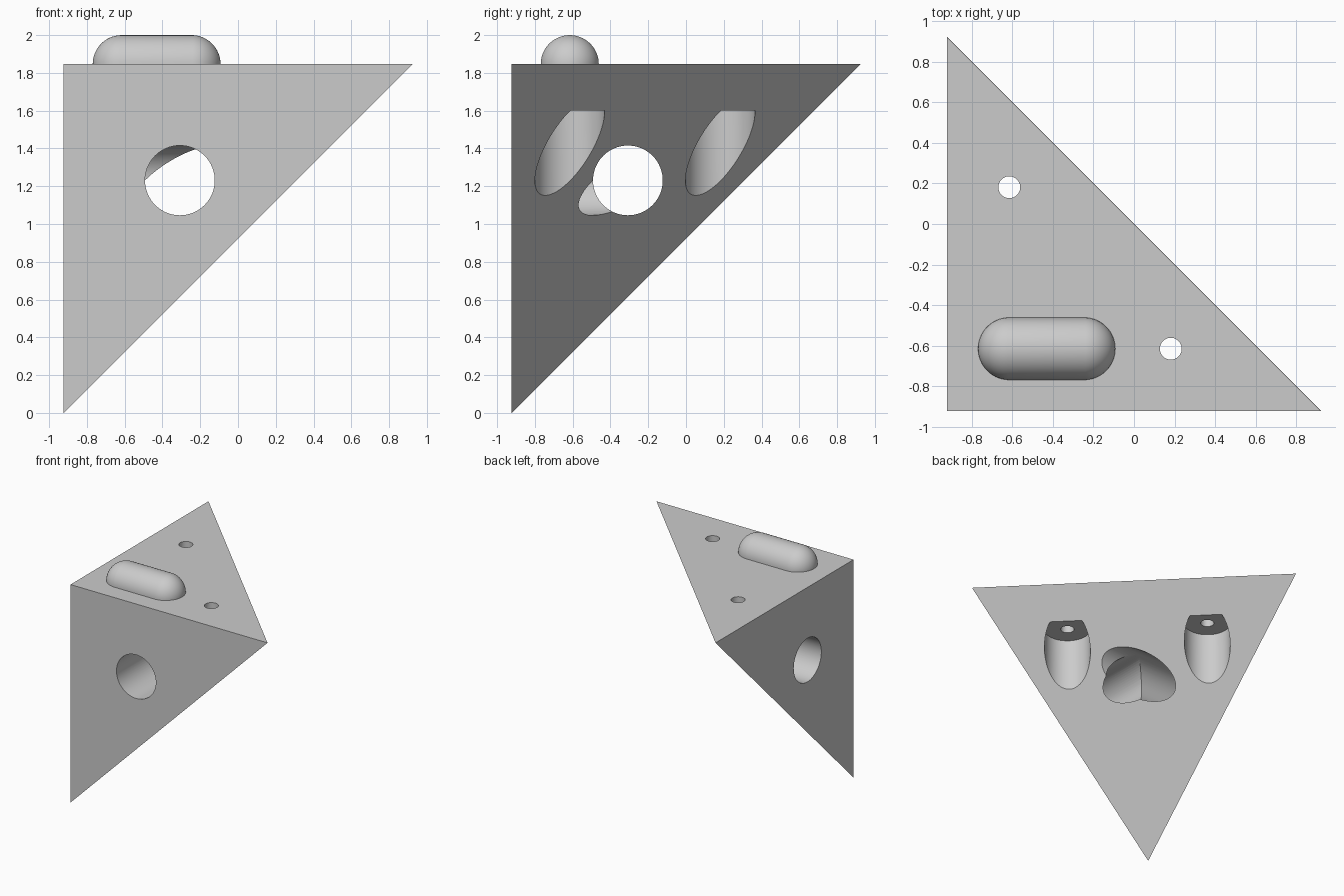
import bpy
import bmesh
from math import radians, pi
from mathutils import Matrix, Vector

cube = bpy.data.objects.get("Cube")
if cube:
    bpy.data.objects.remove(cube, do_unlink=True)

U = 2 / 13               # design unit
LEG = 12 * U             # length of the three square edges
LOW = -LEG / 2           # x and y of the square corner
TOP = LEG                # height of the flat top
NEAR = LOW + 2 * U       # ridge and screw line
FAR = LOW + 7.18 * U     # outer screw position
MID = LOW + 4 * U        # axis of the cross holes
MID_Z = TOP - 4 * U
BORE = 1.2 * U
SCREW = 0.35 * U

grey = bpy.data.materials.new("light_grey")
grey.use_nodes = True
colour = (0.6, 0.6, 0.6, 1)
grey.diffuse_color = colour
grey.node_tree.nodes["Principled BSDF"].inputs["Base Color"].default_value = colour


def make_object(name, bm):
    bmesh.ops.recalc_face_normals(bm, faces=bm.faces)
    mesh = bpy.data.meshes.new(name)
    bm.to_mesh(mesh)
    bm.free()
    mesh.materials.append(grey)
    obj = bpy.data.objects.new(name, mesh)
    bpy.context.collection.objects.link(obj)
    return obj


def activate(obj):
    bpy.ops.object.select_all(action="DESELECT")
    obj.select_set(True)
    bpy.context.view_layer.objects.active = obj


def drill(body, start, end, radius):
    """Cut a round hole from start to end."""
    start, end = Vector(start), Vector(end)
    axis = end - start
    turn = axis.to_track_quat("Z", "Y").to_matrix().to_4x4()
    bm = bmesh.new()
    bmesh.ops.create_cone(bm, cap_ends=True, segments=64, radius1=radius,
                          radius2=radius, depth=axis.length,
                          matrix=Matrix.Translation((start + end) / 2) @ turn)
    cutter = make_object("hole_cutter", bm)
    cutter.hide_render = True
    mod = body.modifiers.new("hole", "BOOLEAN")
    mod.operation = "DIFFERENCE"
    mod.solver = "EXACT"
    mod.object = cutter
    activate(body)
    bpy.ops.object.modifier_apply(modifier=mod.name)
    bpy.data.objects.remove(cutter, do_unlink=True)


# Corner body: three square faces and one sloping face
bm = bmesh.new()
for x, y, z in ((LOW, LOW, TOP), (-LOW, LOW, TOP), (LOW, -LOW, TOP), (LOW, LOW, 0)):
    bm.verts.new((x, y, z))
bmesh.ops.convex_hull(bm, input=bm.verts)
body = make_object("corner_body", bm)

# Cross holes: one right through, one ending where they meet
drill(body, (-2, MID, MID_Z), (2, MID, MID_Z), BORE)
drill(body, (MID, -2, MID_Z), (MID, MID, MID_Z), BORE)

# Screw holes with wide recesses from below
for x, y in ((NEAR, FAR), (FAR, NEAR)):
    drill(body, (x, y, -1), (x, y, TOP - 1.6 * U), BORE)
    drill(body, (x, y, 1), (x, y, 3), SCREW)

# Rounded ridge on the top: upper half of a stretched ball
bm = bmesh.new()
bmesh.ops.create_uvsphere(bm, u_segments=64, v_segments=33, radius=U,
                          matrix=Matrix.Rotation(pi / 2, 4, "Y"))
for v in bm.verts:
    if v.co.x > 0:
        v.co.x += 2.4 * U
bmesh.ops.bisect_plane(bm, geom=bm.verts[:] + bm.edges[:] + bm.faces[:], dist=1e-5,
                       plane_co=(0, 0, 0), plane_no=(0, 0, 1), clear_inner=True)
bmesh.ops.translate(bm, verts=bm.verts, vec=(NEAR, NEAR, TOP))
ridge = make_object("top_ridge", bm)

# Smooth curved walls, keep the edges crisp
for obj in (body, ridge):
    activate(obj)
    bpy.ops.object.shade_smooth_by_angle(angle=radians(20))
